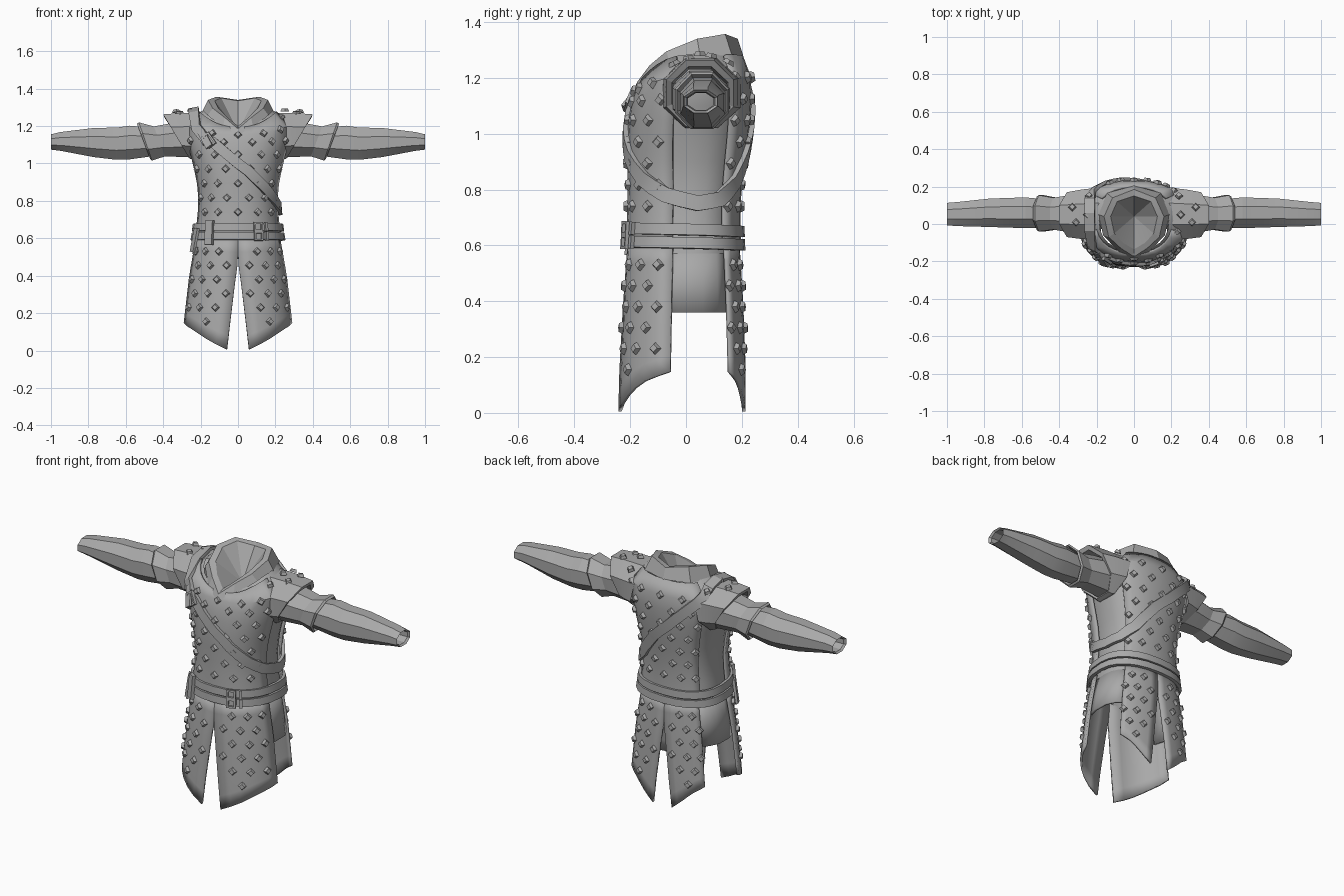
import bpy, bmesh, math
from mathutils import Vector, Matrix

if "Cube" in bpy.data.objects:
    bpy.data.objects.remove(bpy.data.objects["Cube"])

grey = bpy.data.materials.new("plain_grey")
grey.diffuse_color = (0.4, 0.4, 0.4, 1)
grey.use_nodes = True
grey.node_tree.nodes["Principled BSDF"].inputs["Base Color"].default_value = grey.diffuse_color

# body cross-sections: height, half width, front y, back y
BODY = [(0, .298, -.235, .205), (.15, .288, -.23, .205), (.4, .258, -.215, .195),
        (.6, .222, -.2, .182), (.7, .208, -.195, .178), (.8, .2, -.192, .182),
        (.9, .21, -.195, .195), (1, .232, -.195, .21), (1.1, .258, -.185, .22),
        (1.18, .275, -.17, .22), (1.24, .262, -.16, .21), (1.285, .19, -.145, .185)]
YC = .02


def surf(a, z, off=0):
    """Point on the body; a in degrees, 0 = front, 90 = +x."""
    z = max(0, min(1.285, z))
    for lo, hi in zip(BODY, BODY[1:]):
        if z <= hi[0]:
            break
    t = (z - lo[0]) / (hi[0] - lo[0])
    w, yf, yb = (lo[i] + (hi[i] - lo[i]) * t for i in (1, 2, 3))
    s, c = math.sin(math.radians(a)), math.cos(math.radians(a))
    d = (YC - yf if c > 0 else yb - YC) + off
    x = (w + off) * math.copysign(abs(s) ** .85, s)
    y = YC - d * math.copysign(abs(c) ** .85, c)
    drop = max(0, z - 1.1) / .185 * .09 * max(0, c) ** 2
    return Vector((x, y, z - drop))


def frame(a, z, off):
    """Matrix on the body: x sideways, y up, z outward."""
    p = surf(a, z, off)
    u = (surf(a + 3, z) - surf(a - 3, z)).normalized()
    v = surf(a, z + .02) - surf(a, z - .02)
    n = u.cross(v).normalized()
    v = n.cross(u)
    return Matrix((u, v, n)).transposed().to_4x4(), p


def finish(name, bm, thick=0, angle=25):
    bmesh.ops.recalc_face_normals(bm, faces=bm.faces)
    me = bpy.data.meshes.new(name)
    bm.to_mesh(me)
    bm.free()
    me.materials.append(grey)
    ob = bpy.data.objects.new(name, me)
    bpy.context.collection.objects.link(ob)
    bpy.context.view_layer.objects.active = ob
    ob.select_set(True)
    if thick:
        m = ob.modifiers.new("thickness", 'SOLIDIFY')
        m.thickness = thick
        m.offset = 0
    bpy.ops.object.shade_smooth_by_angle(angle=math.radians(angle))
    ob.select_set(False)
    return ob


def loft(name, rings, wrap=True, loop=False, thick=0, tip=None, angle=25):
    """Skin between rows of points."""
    bm = bmesh.new()
    rows = [[bm.verts.new(p) for p in r] for r in rings]
    n = len(rows[0])
    for r0, r1 in zip(rows, rows[1:] + (rows[:1] if loop else [])):
        for i in range(n if wrap else n - 1):
            j = (i + 1) % n
            bm.faces.new((r0[i], r0[j], r1[j], r1[i]))
    if tip:
        c = bm.verts.new(tip)
        for i in range(n):
            bm.faces.new((rows[-1][i], rows[-1][(i + 1) % n], c))
    return finish(name, bm, thick, angle)


def panel(name, a0, a1, z0, z1, off, nu, nv, thick=.012):
    loft(name, [[surf(a0 + (a1 - a0) * i / nu, z0 + (z1 - z0) * j / nv, off)
                 for i in range(nu + 1)] for j in range(nv + 1)], wrap=False, thick=thick)


# torso lining and the studded panels over it
loft("torso", [[surf(i * 15, z, -.004) for i in range(24)]
               for z in (.57, .7, .8, .9, 1, 1.1, 1.18, 1.24, 1.285)])
panel("torso_front", -76, 76, .59, 1.28, .01, 12, 9)
panel("torso_back", 128, 232, .59, 1.28, .01, 8, 9)
for s in (1, -1):
    panel("side_skirt", s * 62, s * 140, .36, .6, -.012, 4, 2)


# split skirt panels with slanted hems
def slit(z):
    return .055 * max(0, (.47 - z) / .47) ** .8


def hem(u):
    return .005 + .17 * u if u < .6 else .107 + .1 * (u - .6)


for name, base, amax in (("skirt_front", 0, 76), ("skirt_back", 180, 48)):
    for s in (1, -1):
        rows = []
        for j in range(9):
            row = []
            for i in range(7):
                u = i / 6
                z = .6 + (hem(u) - .6) * j / 8
                ai = math.degrees(math.asin((slit(z) / .28) ** (1 / .85)))
                row.append(surf(base + s * (ai + (amax - ai) * u), z, .004))
            rows.append(row)
        loft(name, rows, wrap=False, thick=.012)

# studs: small diamond pyramids with flat tops
studs = bmesh.new()


def stud(rot, p):
    r = [[studs.verts.new(p + rot.to_3x3() @ Vector(v)) for v in
          ((k, 0, h), (0, k, h), (-k, 0, h), (0, -k, h))] for k, h in ((.023, 0), (.015, .016))]
    for i in range(4):
        j = (i + 1) % 4
        studs.faces.new((r[0][i], r[0][j], r[1][j], r[1][i]))
    studs.faces.new(r[1])


def stud_rows(base, amax, zs, step, off):
    for k, z in enumerate(zs):
        n = int(amax / step) + 1
        for i in range(-n, n + 1):
            a = (i + (.5 if k % 2 else 0)) * step
            p = surf(base + a, z, off)
            low = z < .58
            if abs(a) > amax - 5 or (low and (abs(p.x) < slit(z) + .03 or z < hem(abs(a) / amax) + .05)):
                continue
            stud(*frame(base + a, z, off))


stud_rows(0, 76, [.74 + .077 * i for i in range(7)], 25, .014)
stud_rows(180, 54, [.74 + .077 * i for i in range(7)], 23, .014)
stud_rows(0, 76, [.53 - .075 * i for i in range(6)], 21, .008)
stud_rows(180, 50, [.53 - .075 * i for i in range(6)], 18, .008)
for s in (1, -1):
    for x, y, z in ((.25, .05, 1.279), (.33, .09, 1.272), (.31, .01, 1.264), (.24, .15, 1.25), (.23, -.04, 1.245)):
        stud(Matrix.Rotation((y - .05) * -5, 4, 'X'), Vector((s * x, y, z)))
finish("studs", studs, angle=10)


# arms: rings across x, top pushed out by a slant
def ring(s, x, slant, y, z, ry, rz, n=8):
    out = []
    for i in range(n):
        t = 2 * math.pi * (i + .5) / n
        c, k = math.cos(t) / math.cos(math.pi / n), math.sin(t) / math.cos(math.pi / n)
        out.append((s * (x + slant * c), y + ry * k, z + rz * c))
    return out


for s in (1, -1):
    loft("shoulder_cap", [ring(s, .2, -.03, .055, 1.145, .14, .125),
                          ring(s, .27, .03, .052, 1.145, .132, .125),
                          ring(s, .33, .07, .05, 1.145, .12, .118),
                          ring(s, .325, .065, .05, 1.145, .1, .095),
                          ring(s, .27, .03, .05, 1.14, .095, .09)], angle=10)
    loft("upper_sleeve", [ring(s, .2, 0, .055, 1.13, .11, .1), ring(s, .33, .03, .055, 1.125, .1, .09),
                          ring(s, .42, .03, .055, 1.118, .085, .08), ring(s, .495, .035, .057, 1.118, .097, .102),
                          ring(s, .505, .035, .057, 1.118, .09, .094), ring(s, .45, .03, .055, 1.115, .07, .07)],
         angle=10)
    loft("forearm_sleeve", [ring(s, .45, 0, .055, 1.115, .075, .075), ring(s, .58, 0, .06, 1.112, .082, .09),
                            ring(s, .65, 0, .06, 1.106, .08, .086), ring(s, .77, 0, .06, 1.112, .076, .078),
                            ring(s, .95, 0, .053, 1.118, .064, .05), ring(s, 1, 0, .053, 1.115, .06, .041),
                            ring(s, .99, 0, .053, 1.115, .05, .033), ring(s, .9, 0, .053, 1.115, .045, .03)],
         angle=10)

# raised collar with a sunken neck bowl
HALVES = [
    [(0, -.19, 1.15), (.08, -.15, 1.2), (.165, -.06, 1.255), (.19, .05, 1.28), (.145, .165, 1.28), (0, .205, 1.28)],
    [(0, -.175, 1.185), (.07, -.13, 1.245), (.135, -.07, 1.295), (.16, .04, 1.34), (.115, .14, 1.357), (0, .185, 1.34)],
    [(0, -.135, 1.2), (.06, -.1, 1.25), (.105, -.05, 1.295), (.125, .04, 1.335), (.09, .12, 1.35), (0, .15, 1.335)]]
loft("collar", [h + [(-x, y, z) for x, y, z in h[-2:0:-1]] for h in HALVES], tip=(0, .04, 1.17), angle=10)


# bands: rectangular section swept along points with outward normals
def band(name, pts, width, thick):
    rings = []
    n = len(pts)
    for i, (p, nor) in enumerate(pts):
        t = (pts[(i + 1) % n][0] - pts[i - 1][0]).normalized()
        side = t.cross(nor).normalized() * width / 2
        up = nor * thick
        rings.append([p - side, p + side, p + side + up, p - side + up])
    loft(name, rings, loop=True)


def on_body(a, z, off):
    m, p = frame(a, z, off)
    return p, m.to_3x3().col[2].copy()


for z in (.607, .655):
    band("belt", [on_body(i * 15, z + .006 * math.cos(math.radians(i * 15)), .012) for i in range(24)], .04, .018)

PATH = [(-48, 1.215), (-25, 1.12), (0, 1.0), (20, .92), (45, .84), (70, .78), (95, .75), (120, .765),
        (145, .83), (165, .92), (180, 1.0), (195, 1.08), (212, 1.16), (230, 1.225)]
fine = []
for (a0, z0), (a1, z1) in zip(PATH, PATH[1:]):
    fine += [(a0, z0), ((a0 + a1) / 2, (z0 + z1) / 2)]
pts = [on_body(a, z, .014) for a, z in fine + PATH[-1:]]
for y, z, ny in ((.13, 1.262, .6), (.06, 1.282, 0), (-.03, 1.262, -.5)):
    pts.append((Vector((-.235, y, z)), Vector((-.2, ny, 1)).normalized()))
band("shoulder_strap", pts, .055, .018)


# small pieces fixed on the body
def plate(name, a, z, off, size, roll=0, tilt=0, hole=False):
    m, p = frame(a, z, off)
    m = Matrix.Translation(p) @ m @ Matrix.Rotation(math.radians(roll), 4, 'Z') @ Matrix.Rotation(math.radians(tilt), 4, 'X')
    w, h, d = size
    bm = bmesh.new()
    bars = [(0, 0, w, h)]
    if hole:
        b = .01
        bars = [(q * (w - b) / 2, 0, b, h) for q in (1, -1)] + [(0, q * (h - b) / 2, w, b) for q in (1, -1)]
    for x, y, bw, bh in bars:
        bmesh.ops.create_cube(bm, size=1, matrix=m @ Matrix.Translation((x, y, 0)) @ Matrix.Diagonal((bw, bh, d, 1)))
    finish(name, bm)


plate("strap_buckle", -27, 1.14, .04, (.075, .05, .016), -48, 0, True)
plate("strap_end", -31, 1.15, .042, (.04, .12, .012), 42, -16)
plate("belt_loop", -34, .63, .034, (.045, .13, .02))
plate("hanging_strap", -62, .59, .034, (.04, .13, .014), -6)
plate("hanging_strap_tip", -60, .535, .026, (.028, .04, .012), -6)
for z in (.612, .661):
    plate("belt_buckle", 22, z, .036, (.05, .05, .014), 0, 0, True)
    plate("belt_keeper", 34, z, .033, (.016, .046, .016))
